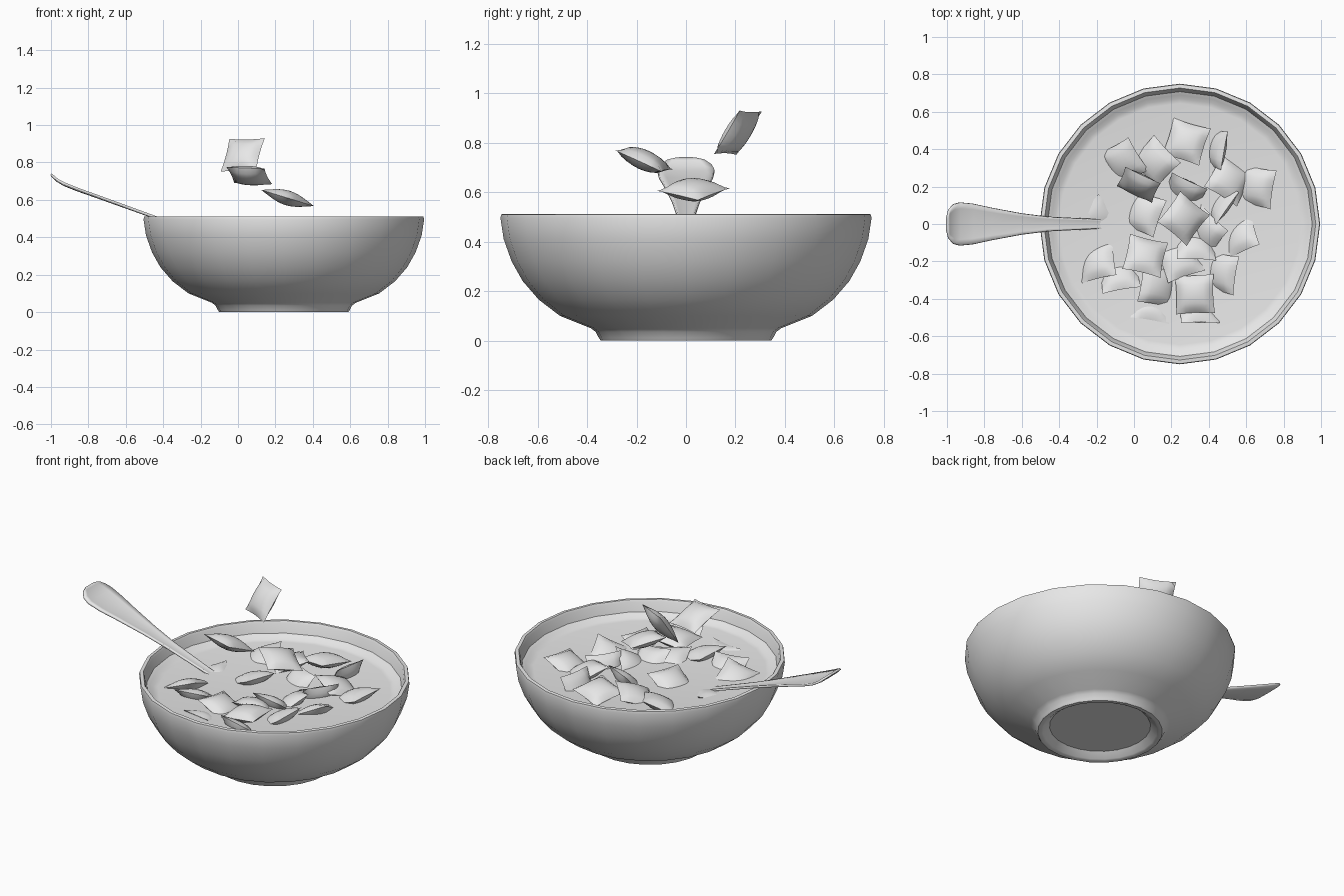
import bpy
import bmesh
from math import radians, pi
from mathutils import Matrix, Vector

cube = bpy.data.objects.get("Cube")
if cube:
    bpy.data.objects.remove(cube, do_unlink=True)

SEGMENTS = 24
BOWL_X = 0.245

grey = bpy.data.materials.new("plain_grey")
grey.use_nodes = True
grey.diffuse_color = (0.8, 0.8, 0.8, 1)
shader = next(n for n in grey.node_tree.nodes if n.type == "BSDF_PRINCIPLED")
shader.inputs["Base Color"].default_value = (0.8, 0.8, 0.8, 1)


def make_object(name, mesh):
    obj = bpy.data.objects.new(name, mesh)
    bpy.context.collection.objects.link(obj)
    return obj


def finish_mesh(name, bm, angle):
    """Turn a bmesh into a smooth object with sharp creases."""
    bmesh.ops.remove_doubles(bm, verts=bm.verts, dist=0.0005)
    bmesh.ops.recalc_face_normals(bm, faces=bm.faces)
    mesh = bpy.data.meshes.new(name)
    bm.to_mesh(mesh)
    bm.free()
    mesh.materials.append(grey)
    obj = make_object(name, mesh)
    bpy.ops.object.select_all(action="DESELECT")
    obj.select_set(True)
    bpy.context.view_layer.objects.active = obj
    bpy.ops.object.shade_smooth_by_angle(angle=radians(angle))
    return obj


def lathe(name, profile, angle):
    """Spin a radius/height profile around the vertical axis."""
    bm = bmesh.new()
    verts = [bm.verts.new((r, 0, z)) for r, z in profile]
    edges = [bm.edges.new(pair) for pair in zip(verts, verts[1:])]
    bmesh.ops.spin(bm, geom=verts + edges, cent=(0, 0, 0), axis=(0, 0, 1),
                   angle=2 * pi, steps=SEGMENTS)
    obj = finish_mesh(name, bm, angle)
    obj.location.x = BOWL_X
    return obj


# Bowl: recessed foot, outer wall, rim and inner wall
lathe("bowl", [
    (0, 0.035), (0.28, 0.035), (0.315, 0.005), (0.325, 0), (0.345, 0),
    (0.352, 0.01), (0.365, 0.035), (0.385, 0.05), (0.51, 0.1), (0.595, 0.165),
    (0.66, 0.24), (0.705, 0.32), (0.737, 0.41), (0.75, 0.495), (0.747, 0.51),
    (0.727, 0.512), (0.72, 0.5), (0.7, 0.41), (0.66, 0.29), (0.55, 0.16),
    (0.35, 0.08), (0, 0.065)], 35)

# Milk with a rim that creeps up the bowl wall
milk = lathe("milk", [(0, 0.42), (0.645, 0.42), (0.67, 0.424),
                      (0.69, 0.437), (0.708, 0.445)], 35)
milk.data.flip_normals() if milk.data.polygons[0].normal.z < 0 else None

# Spoon: stations along its length as x, height, half width, hollow depth
stations = [
    (-1, 0.737, 0.035, 0), (-0.99, 0.728, 0.075, 0.003),
    (-0.965, 0.707, 0.105, 0.006), (-0.93, 0.688, 0.115, 0.008),
    (-0.86, 0.66, 0.108, 0.008), (-0.76, 0.624, 0.086, 0.007),
    (-0.6, 0.566, 0.056, 0.006), (-0.46, 0.515, 0.038, 0.005),
    (-0.19, 0.42, 0.024, 0.003), (-0.12, 0.395, 0.03, 0.004),
    (-0.05, 0.372, 0.085, 0.03), (0.05, 0.355, 0.11, 0.05),
    (0.15, 0.35, 0.09, 0.04), (0.21, 0.355, 0.03, 0.005)]
bm = bmesh.new()
rows = []
for x, z, width, hollow in stations:
    rows.append([bm.verts.new((x, side * width, z - hollow * drop))
                 for side, drop in ((-1, 0), (-0.72, 0.8), (0, 1),
                                    (0.72, 0.8), (1, 0))])
for a, b in zip(rows, rows[1:]):
    for i in range(len(a) - 1):
        bm.faces.new((a[i], b[i], b[i + 1], a[i + 1]))
spoon = finish_mesh("spoon", bm, 30)
thickness = spoon.modifiers.new("thickness", "SOLIDIFY")
thickness.thickness = 0.012
thickness.offset = 0

# Cereal pillow: two puffed grids joined along a pinched square edge
SIDE = 0.105
PUFF = 0.04
bm = bmesh.new()
for sign in (1, -1):
    grid = bmesh.ops.create_grid(bm, x_segments=8, y_segments=8, size=1)
    for v in grid["verts"]:
        x, y = v.co.x, v.co.y
        height = max(0, (1 - x ** 2) * (1 - y ** 2)) ** 0.6
        pinch_x = 1 - 0.06 * (1 - y ** 2)
        pinch_y = 1 - 0.06 * (1 - x ** 2)
        v.co = Vector((x * pinch_x * SIDE, y * pinch_y * SIDE,
                       sign * height * PUFF))
pillow = finish_mesh("cereal_piece", bm, 40)
pillow_mesh = pillow.data
bpy.data.objects.remove(pillow, do_unlink=True)


def place_pieces(name, rows):
    """Each row: x, y, z, yaw, tilt and the heading the top leans towards."""
    for number, (x, y, z, yaw, tilt, heading) in enumerate(rows, 1):
        axis = Matrix.Rotation(radians(heading + 90), 3, "Z") @ Vector((1, 0, 0))
        turn = (Matrix.Rotation(radians(tilt), 4, axis)
                @ Matrix.Rotation(radians(yaw), 4, "Z"))
        obj = make_object(f"{name}_{number}", pillow_mesh)
        obj.matrix_world = Matrix.Translation((x, y, z)) @ turn


# Cereal falling above the bowl
place_pieces("falling_cereal", [
    (0.025, 0.21, 0.84, -25, 57, -116),
    (0.06, -0.17, 0.73, -13, 24, 72),
    (0.265, 0.03, 0.61, -38, 17, 0)])

# Cereal resting on the milk
place_pieces("floating_cereal", [
    (0.28, 0.44, 0.45, -17, 12, 120),
    (-0.06, 0.33, 0.42, 30, 25, 230),
    (0.11, 0.33, 0.43, -45, 20, 200),
    (0.44, 0.4, 0.4, 170, 65, 170),
    (0.51, 0.235, 0.43, -30, 20, 30),
    (0.65, 0.2, 0.42, -10, 22, 180),
    (0.27, 0.17, 0.4, -25, 50, -115),
    (0.05, 0.06, 0.42, 70, 25, 160),
    (0.465, 0.11, 0.39, 145, 65, 145),
    (0.38, -0.04, 0.4, 50, 35, 200),
    (0.56, -0.06, 0.4, 20, 35, 150),
    (0.33, -0.11, 0.4, 0, 40, 80)])
place_pieces("sinking_cereal", [
    (0.245, -0.19, 0.41, 20, 20, 90),
    (0.46, -0.26, 0.41, 80, 33, 180),
    (0.325, -0.375, 0.45, 2, 6, 180),
    (0.13, -0.33, 0.42, -10, 22, 0),
    (0.34, -0.46, 0.38, 5, 50, 80),
    (0.1, -0.43, 0.37, -10, 32, 80),
    (-0.08, -0.27, 0.4, 10, 35, 100),
    (-0.2, -0.2, 0.41, 10, 30, 140),
    (-0.19, 0.02, 0.38, 45, 20, -90)])
